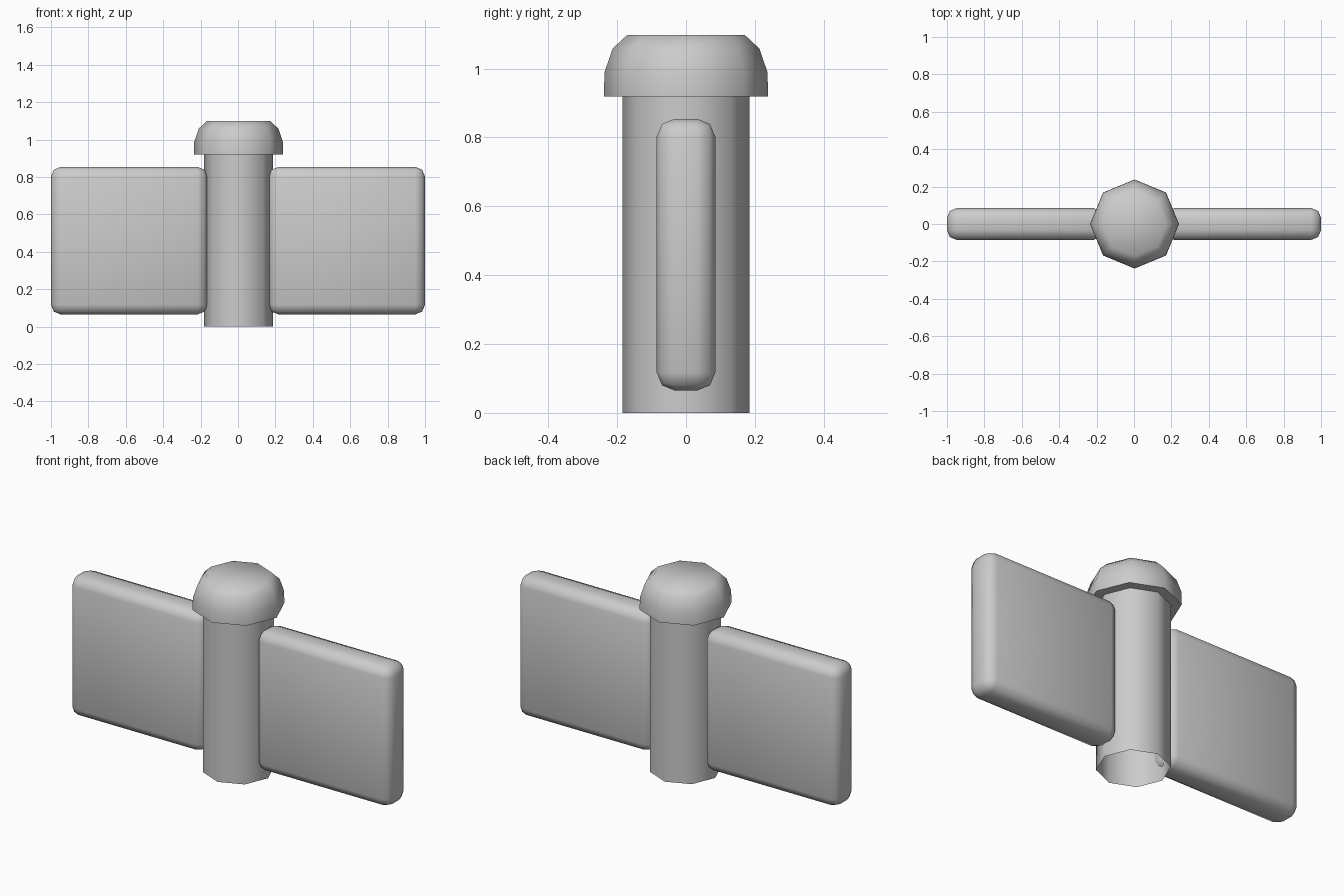
import bpy, bmesh, math

if "Cube" in bpy.data.objects:
    bpy.data.objects.remove(bpy.data.objects["Cube"])

SIDES = 8
AXIS_X = 0.003


def finish(name, bm, angle):
    bmesh.ops.recalc_face_normals(bm, faces=bm.faces)
    mesh = bpy.data.meshes.new(name)
    bm.to_mesh(mesh)
    bm.free()
    obj = bpy.data.objects.new(name, mesh)
    bpy.context.collection.objects.link(obj)
    bpy.ops.object.select_all(action='DESELECT')
    obj.select_set(True)
    bpy.context.view_layer.objects.active = obj
    bpy.ops.object.shade_smooth_by_angle(angle=math.radians(angle))
    return obj


def lathe(name, profile, close_top=False):
    """Octagonal shell through (radius, height) pairs, corners on the axes."""
    bm = bmesh.new()
    rings = []
    for r, z in profile:
        rings.append([bm.verts.new((AXIS_X + r * math.cos(2 * math.pi * i / SIDES),
                                    r * math.sin(2 * math.pi * i / SIDES), z))
                      for i in range(SIDES)])
    for a, b in zip(rings, rings[1:]):
        for i in range(SIDES):
            j = (i + 1) % SIDES
            bm.faces.new((a[i], a[j], b[j], b[i]))
    if close_top:
        bm.faces.new(rings[-1])
    return finish(name, bm, 50)


def panel(name, side):
    """Rounded slab reaching from the post to the outer edge."""
    x0, x1, half_y, z0, z1 = 0.164, 1.0, 0.085, 0.065, 0.854
    bm = bmesh.new()
    bmesh.ops.create_cube(bm, size=1)
    bmesh.ops.scale(bm, vec=(x1 - x0, 2 * half_y, z1 - z0), verts=bm.verts)
    bmesh.ops.translate(bm, vec=(side * (x0 + x1) / 2, 0, (z0 + z1) / 2), verts=bm.verts)
    bmesh.ops.bevel(bm, geom=bm.edges[:], offset=0.052, offset_type='OFFSET',
                    segments=2, profile=0.5, affect='EDGES')
    return finish(name, bm, 60)


# Hollow post, open at the bottom
lathe("post", [(0.185, 0.0), (0.185, 0.92)])

# Domed cap with a flat underside lip
lathe("cap", [(0.185, 0.919), (0.238, 0.919), (0.237, 0.988),
              (0.213, 1.058), (0.170, 1.098)], close_top=True)

# Side panels
panel("left_panel", -1)
panel("right_panel", 1)
